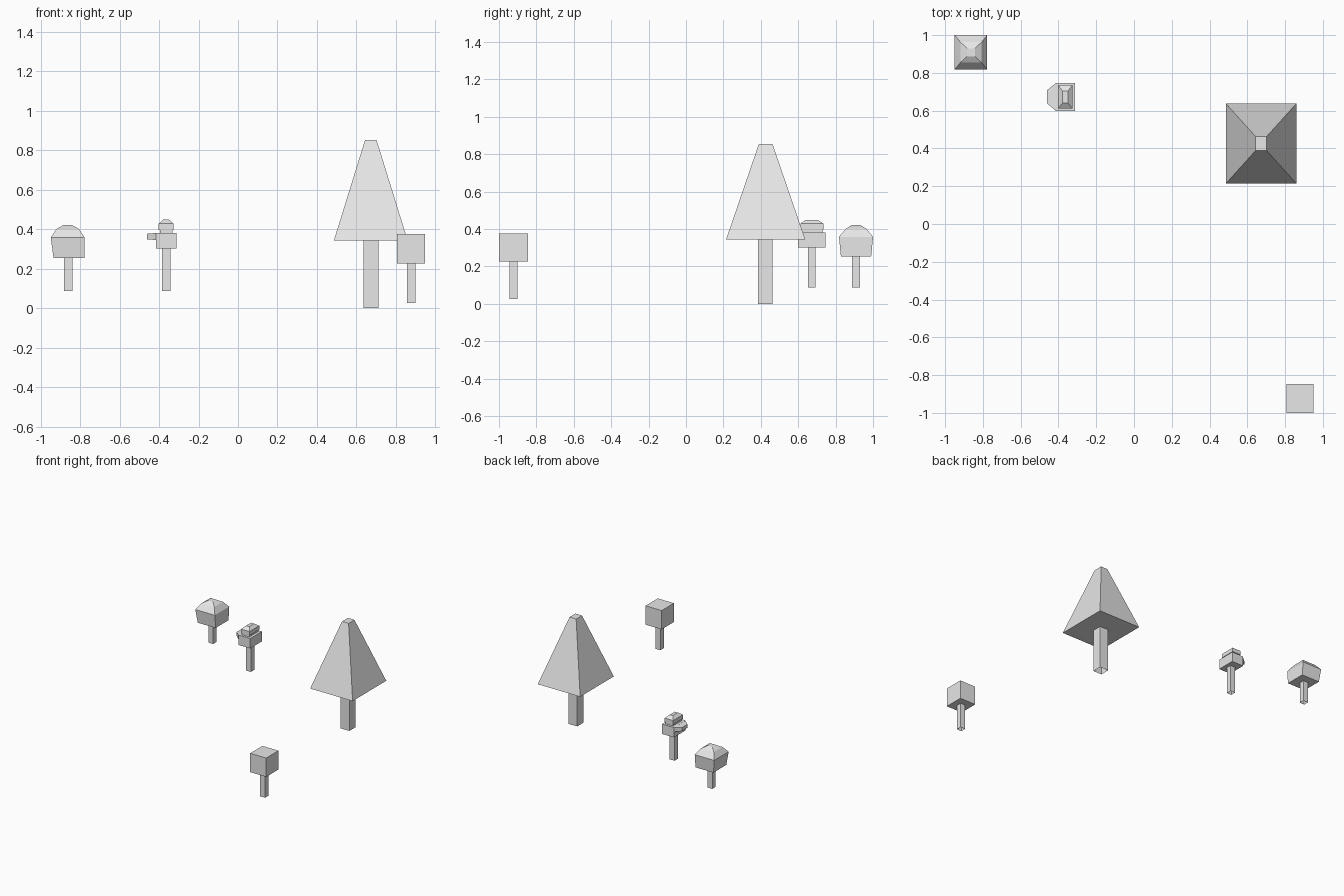
import bpy
import bmesh
from mathutils import Matrix

cube = bpy.data.objects.get("Cube")
if cube:
    bpy.data.objects.remove(cube, do_unlink=True)

grey = bpy.data.materials.new("plain_grey")
grey.use_nodes = True
grey.diffuse_color = (0.8, 0.8, 0.8, 1)
grey.node_tree.nodes["Principled BSDF"].inputs["Base Color"].default_value = (0.8, 0.8, 0.8, 1)


def stack(name, center, levels, caps=True, turn=None):
    """Rectangular loft: each level is (half width x, half width y, height)."""
    bm = bmesh.new()
    rings = [[bm.verts.new((sx * hx, sy * hy, z))
              for sx, sy in ((-1, -1), (1, -1), (1, 1), (-1, 1))]
             for hx, hy, z in levels]
    for low, high in zip(rings, rings[1:]):
        for i in range(4):
            j = (i + 1) % 4
            bm.faces.new((low[i], low[j], high[j], high[i]))
    if caps:
        bm.faces.new(rings[0][::-1])
        bm.faces.new(rings[-1])
    if turn:
        bmesh.ops.transform(bm, matrix=turn, verts=bm.verts)
    mesh = bpy.data.meshes.new(name)
    bm.to_mesh(mesh)
    bm.free()
    mesh.materials.append(grey)
    obj = bpy.data.objects.new(name, mesh)
    obj.location = center
    bpy.context.collection.objects.link(obj)
    return obj


def trunk(name, x, y, half, bottom, top):
    # Trunks are open tubes ending at the crown
    return stack(name, (x, y, 0), [(half, half, bottom), (half, half, top)], caps=False)


# Tall tapered tree
trunk("tall_trunk", 0.673, 0.424, 0.038, 0, 0.343)
stack("tall_crown", (0.673, 0.426, 0), [(0.187, 0.212, 0.343), (0.029, 0.037, 0.853)])

# Cube tree
trunk("cube_trunk", 0.878, -0.923, 0.021, 0.026, 0.227)
stack("cube_crown", (0.878, -0.923, 0), [(0.071, 0.077, 0.227), (0.071, 0.077, 0.377)])

# Domed tree, its crown leaning outward on the right-hand side
trunk("dome_trunk", -0.861, 0.908, 0.021, 0.086, 0.253)
dome = stack("dome_crown", (-0.863, 0.909, 0),
             [(0.086, 0.081, 0.253), (0.086, 0.091, 0.358), (0.056, 0.054, 0.402),
              (0.02, 0.021, 0.422)])
for v in dome.data.vertices:
    if v.co.z < 0.3 and v.co.x < 0:
        v.co.x += 0.014

# Layered small tree
trunk("layered_trunk", -0.363, 0.672, 0.021, 0.087, 0.302)
stack("layered_crown", (-0.364, 0.673, 0),
      [(0.052, 0.074, 0.302), (0.052, 0.074, 0.381), (0.032, 0.056, 0.381),
       (0.032, 0.056, 0.396), (0.038, 0.062, 0.396), (0.038, 0.062, 0.428),
       (0.014, 0.032, 0.449)])

# Side branch tapering out of the small crown
stack("layered_side_branch", (-0.414, 0.673, 0.363),
      [(0.018, 0.073, 0), (0.014, 0.035, 0.046)],
      turn=Matrix.Rotation(-1.5708, 4, "Y"))
